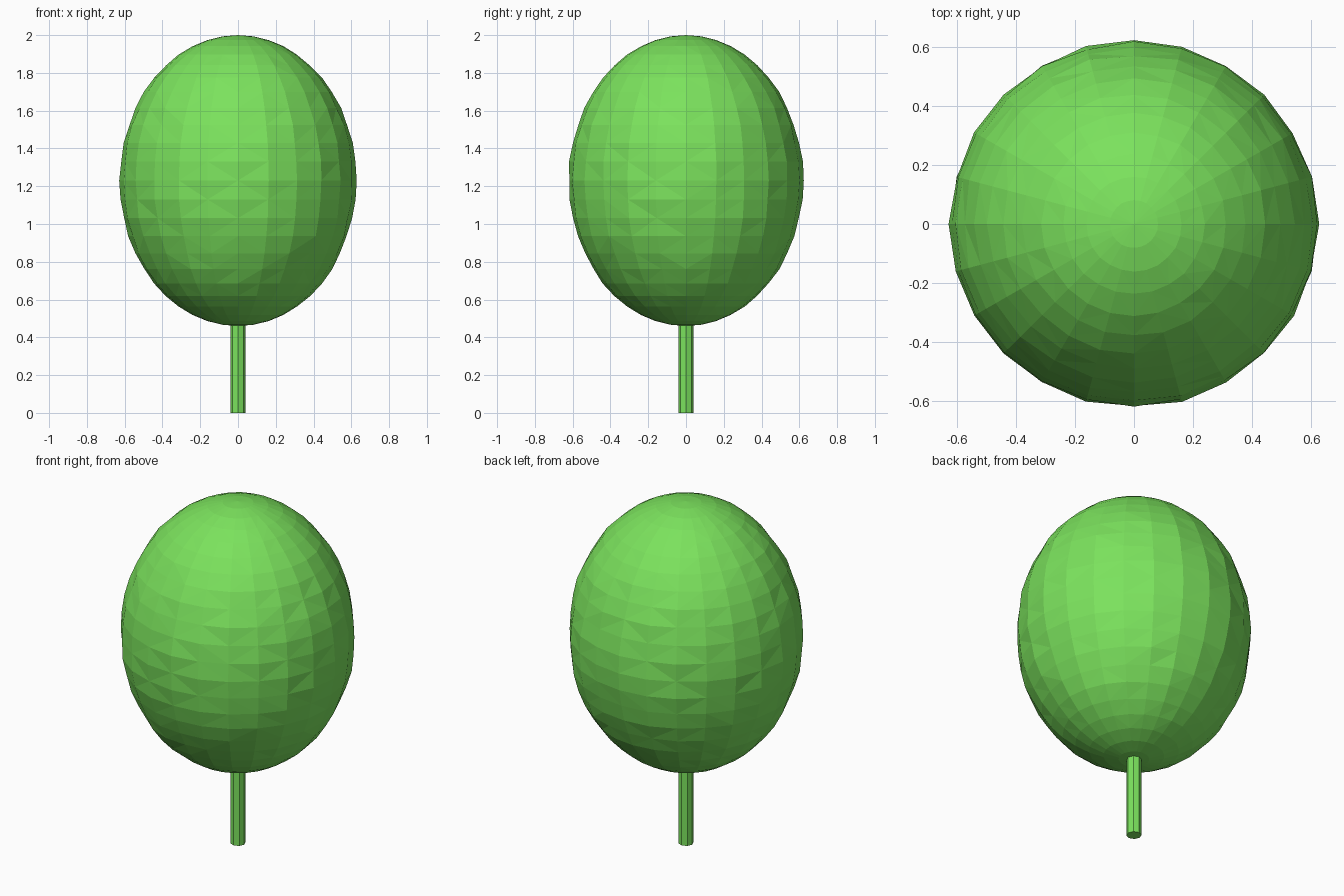
import bpy
import bmesh
import random
from mathutils import Matrix

random.seed(4)

if "Cube" in bpy.data.objects:
    bpy.data.objects.remove(bpy.data.objects["Cube"])

leaf_green = bpy.data.materials.new("leaf green")
leaf_green.use_nodes = True
color = (0.198, 0.761, 0.109, 1)
leaf_green.diffuse_color = color
leaf_green.node_tree.nodes["Principled BSDF"].inputs["Base Color"].default_value = color


def add_object(name, bm):
    """Turn a bmesh into a flat-shaded green object."""
    mesh = bpy.data.meshes.new(name)
    bm.to_mesh(mesh)
    bm.free()
    mesh.materials.append(leaf_green)
    obj = bpy.data.objects.new(name, mesh)
    bpy.context.collection.objects.link(obj)
    return obj


# Crown: a tall faceted ellipsoid with a slightly uneven surface
bm = bmesh.new()
bmesh.ops.create_uvsphere(bm, u_segments=24, v_segments=24, radius=1)
for v in bm.verts:
    spread = 1 + random.uniform(-0.012, 0.004)
    v.co.x *= 0.628 * spread
    v.co.y *= 0.623 * spread
    v.co.z = 1.23 + 0.77 * v.co.z
bmesh.ops.triangulate(bm, faces=bm.faces[:])
add_object("crown", bm)

# Trunk: a thin octagonal post running up into the crown
bm = bmesh.new()
bmesh.ops.create_cone(bm, cap_ends=True, segments=8, radius1=0.04, radius2=0.04,
                      depth=0.6, matrix=Matrix.Translation((0, 0, 0.3)))
add_object("trunk", bm)
